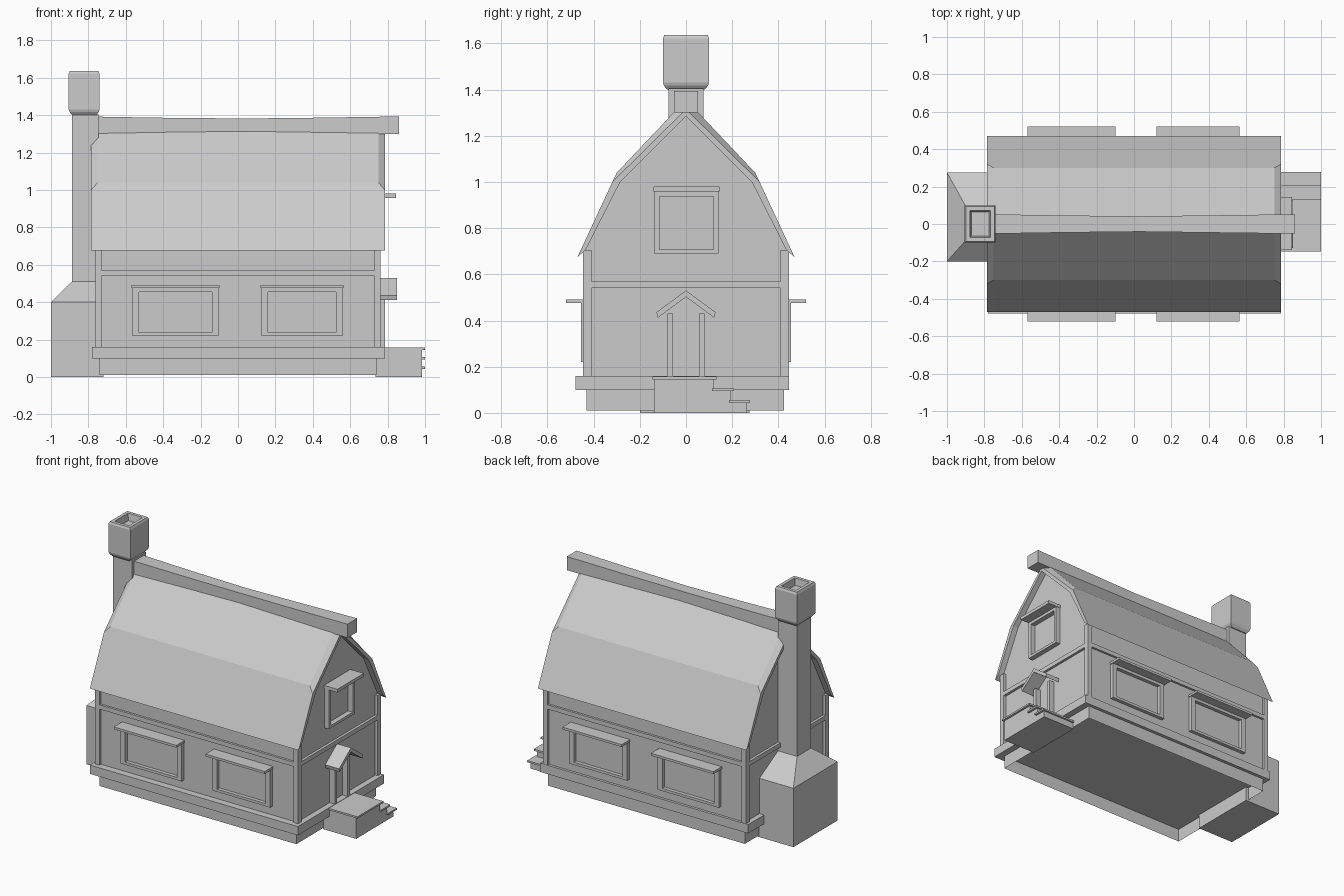
import bpy, bmesh

if "Cube" in bpy.data.objects:
    bpy.data.objects.remove(bpy.data.objects["Cube"])


def finish(name, bm):
    bmesh.ops.recalc_face_normals(bm, faces=bm.faces)
    me = bpy.data.meshes.new(name)
    bm.to_mesh(me)
    bm.free()
    ob = bpy.data.objects.new(name, me)
    bpy.context.collection.objects.link(ob)
    return ob


def loft(name, rings, caps=(True, True)):
    """Skin a list of equal-length point rings and cap the ends."""
    bm = bmesh.new()
    vs = [[bm.verts.new(p) for p in r] for r in rings]
    n = len(rings[0])
    for a, b in zip(vs, vs[1:]):
        for i in range(n):
            j = (i + 1) % n
            bm.faces.new((a[i], a[j], b[j], b[i]))
    if caps[0]:
        bm.faces.new(vs[0][::-1])
    if caps[1]:
        bm.faces.new(vs[-1])
    return finish(name, bm)


def rect(x0, x1, y0, y1, z):
    return [(x0, y0, z), (x1, y0, z), (x1, y1, z), (x0, y1, z)]


def box(name, x0, x1, y0, y1, z0, z1):
    return loft(name, [rect(x0, x1, y0, y1, z0), rect(x0, x1, y0, y1, z1)])


def mirrored(half):
    """Close a right-hand (y, z) half profile about y = 0; apex listed last."""
    return half + [(-y, z) for y, z in reversed(half[:-1])]


def along_x(profile, x):
    return [(x, y, z) for y, z in profile]


# foundation (open underneath) and skirting slab
loft("foundation", [rect(-.74, .74, -.43, .425, .01), rect(-.74, .74, -.43, .425, .10)],
     caps=(False, False))
box("skirting", -.78, .785, -.478, .447, .10, .16)

# house body with gambrel gables
body = mirrored([(.43, .16), (.43, .72), (.29, 1.005), (0, 1.295)])
loft("walls", [along_x(body, -.745), along_x(body, .745)])

# timber frame: corner posts and mid rails
for sx in (-1, 1):
    for sy in (-1, 1):
        xs, ys = sorted((sx * .73, sx * .763)), sorted((sy * .41, sy * .445))
        box("corner_post", *xs, *ys, .16, .705)
    box("gable_rail", *sorted((sx * .74, sx * .763)), -.41, .41, .54, .57)
for sy in (-1, 1):
    box("side_rail", -.73, .73, *sorted((sy * .42, sy * .445)), .54, .57)

# gambrel roof shell with clipped upper corners at both ends
under = [(.435, .705), (.285, 1.0), (0, 1.285)]
top_mid = [(.47, .675), (.30, 1.04), (0, 1.357)]
top_end = [(.47, .675), (.319, 1.0), (0, 1.315)]


def roof_ring(top, x):
    return along_x(mirrored(top) + mirrored(under)[::-1], x)


loft("roof", [roof_ring(top_end, -.785), roof_ring(top_mid, -.75),
              roof_ring(top_mid, .75), roof_ring(top_end, .785)])

# ridge beam, slightly waisted in the middle
beam = []
for x, w, z in ((-.76, .052, 1.392), (-.4, .046, 1.386), (.03, .041, 1.382),
                (.4, .046, 1.386), (.86, .052, 1.393)):
    beam.append([(x, -w, 1.30), (x, w, 1.30), (x, w, z), (x, -w, z)])
loft("ridge_beam", beam)

# chimney: base, shoulders, shaft in one skin
shaft = (-.888, -.745, -.075, .075)
loft("chimney_stack", [rect(-1, -.72, -.20, .275, 0), rect(-1, -.72, -.20, .275, .40),
                       rect(*shaft, .51), rect(*shaft, 1.405)])


# chimney pot with hollow top
def pot(inset, z):
    return rect(-.905 + inset, -.74 - inset, -.10 + inset, .10 - inset, z)


loft("chimney_pot", [pot(.018, 1.40), pot(.004, 1.418), pot(0, 1.43), pot(0, 1.622),
                     pot(.006, 1.636), pot(.028, 1.636), pot(.036, 1.59)])


# window: four frame bars and a projecting lintel board
def window(name, place, a0, a1, z0, z1, lintel, base, depth, reach, jamb=.035, ext=.005):
    """place(a0, a1, d0, d1) maps wall-length and outward depth to x/y ranges."""
    def bar(part, l0, l1, d1, b0, b1):
        box(name + part, *place(l0, l1, base, d1), b0, b1)
    bar("_jamb", a0, a0 + jamb, depth, z0, z1)
    bar("_jamb", a1 - jamb, a1, depth, z0, z1)
    bar("_sill", a0 + jamb, a1 - jamb, depth, z0, z0 + .018)
    bar("_head", a0 + jamb, a1 - jamb, depth, z1 - .02, z1)
    bar("_lintel", a0 - ext, a1 + ext, reach, z1, z1 + lintel)


for sy in (-1, 1):
    def on_side(l0, l1, d0, d1, s=sy):
        return (l0, l1, *sorted((s * d0, s * d1)))
    for a0, a1 in ((-.565, -.105), (.125, .56)):
        window("side_window", on_side, a0, a1, .22, .475, .016, .42, .455, .52)


def on_gable(l0, l1, d0, d1):
    return (d0, d1, l0, l1)


window("gable_window", on_gable, -.137, .141, .69, .958, .022, .74, .78, .845,
       jamb=.022, ext=.003)

# door frame and gabled hood
for sy in (-1, 1):
    box("door_jamb", .74, .785, *sorted((sy * .057, sy * .08)), .16, .43)
hood = mirrored([(.128, .415), (.128, .436), (0, .53)]) + \
    mirrored([(.115, .424), (0, .505)])[::-1]
# reorder so the underside follows the top edge continuously
hood = [(.122, .412), (.128, .436), (0, .53), (-.128, .436), (-.122, .412), (0, .502)]
loft("door_hood", [along_x(hood, .74), along_x(hood, .85)])

# landing and steps descending toward the back, with thin overhanging treads
for name, y0, y1, z in (("landing", -.138, .12, .145), ("upper_step", .12, .195, .094),
                        ("lower_step", .195, .265, .043)):
    box(name, .735, .985, y0, y1, 0, z)
    box(name + "_tread", .735, 1.0, y0 - .008, y1 + .012, z, z + .012)
